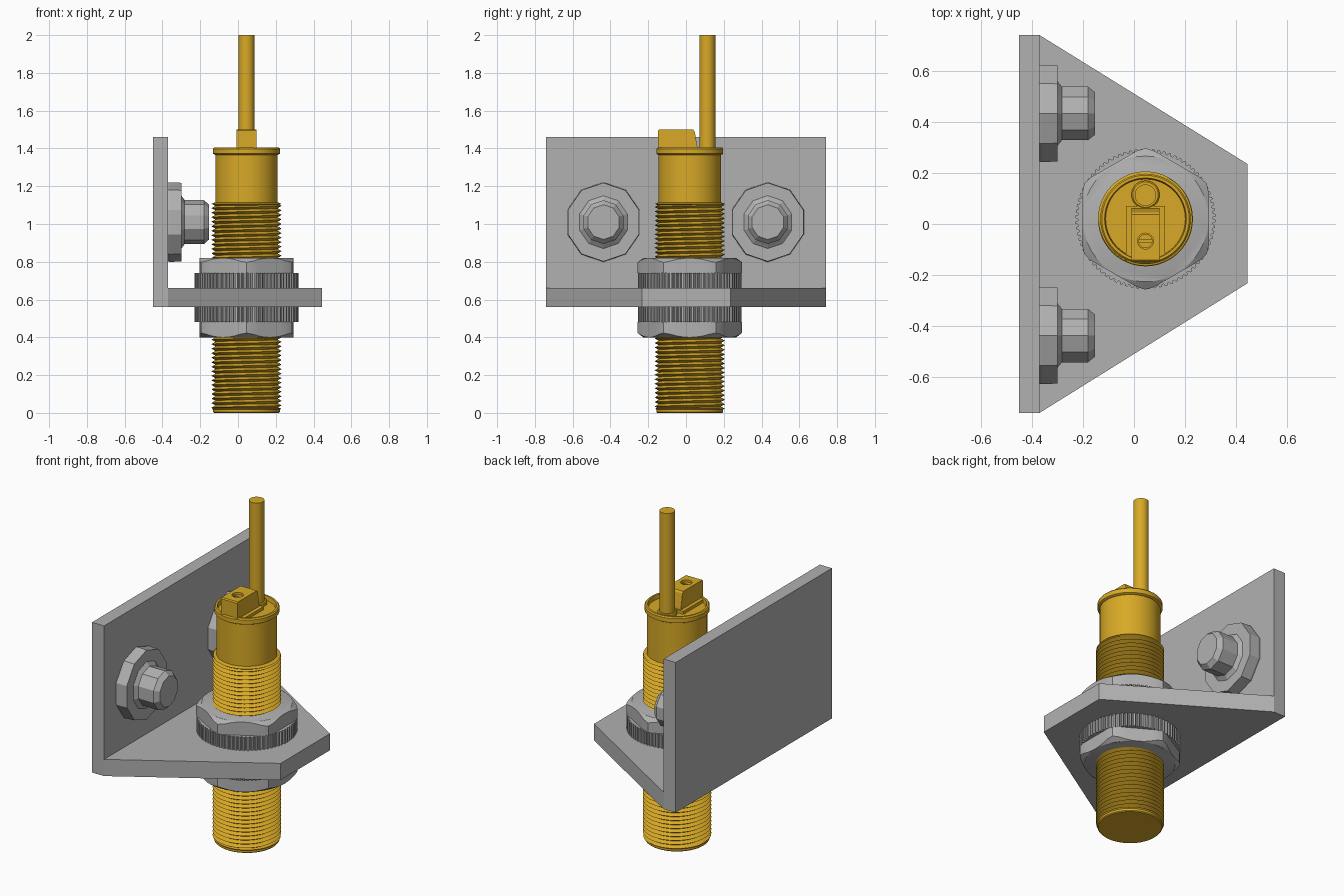
import bpy, bmesh
from math import cos, sin, pi, tau, radians
from mathutils import Matrix

if "Cube" in bpy.data.objects:
    bpy.data.objects.remove(bpy.data.objects["Cube"])

CX, CY = 0.045, 0.02          # sensor axis


def material(name, *rgb):
    m = bpy.data.materials.new(name)
    m.diffuse_color = (*rgb, 1)
    m.use_nodes = True
    m.node_tree.nodes["Principled BSDF"].inputs["Base Color"].default_value = m.diffuse_color
    return m


yellow = material("yellow", 0.69, 0.40, 0.02)
grey = material("grey", 0.44, 0.44, 0.44)


def finish(name, bm, mat, smooth=0):
    bmesh.ops.recalc_face_normals(bm, faces=bm.faces)
    me = bpy.data.meshes.new(name)
    bm.to_mesh(me)
    bm.free()
    me.materials.append(mat)
    if smooth:
        me.shade_smooth()
        me.set_sharp_from_angle(angle=radians(smooth))
    ob = bpy.data.objects.new(name, me)
    bpy.context.collection.objects.link(ob)
    return ob


def loft(name, rings, mat, smooth=0, matrix=None):
    """Skin equal-length rings of points and cap both ends."""
    bm = bmesh.new()
    rows = [[bm.verts.new(p) for p in r] for r in rings]
    n = len(rows[0])
    for a, b in zip(rows, rows[1:]):
        for i in range(n):
            j = (i + 1) % n
            bm.faces.new((a[i], a[j], b[j], b[i]))
    bm.faces.new(rows[0][::-1])
    bm.faces.new(rows[-1])
    if matrix:
        bm.transform(matrix)
    return finish(name, bm, mat, smooth)


def circle(r, z, n, x=0, y=0):
    return [(x + r * cos(tau * i / n), y + r * sin(tau * i / n), z) for i in range(n)]


def lathe(name, profile, x=CX, y=CY, n=48):
    return loft(name, [circle(r, z, n, x, y) for r, z in profile], yellow, 35)


def prism(name, outline, z0, z1, mat=grey):
    return loft(name, [[(x, y, z) for x, y in outline] for z in (z0, z1)], mat)


def rect(x0, x1, y0, y1):
    return [(x0, y0), (x1, y0), (x1, y1), (x0, y1)]


# Bracket
prism("bracket_wall", rect(-0.45, -0.37, -0.74, 0.74), 0.56, 1.46)
prism("bracket_shelf", [(-0.37, -0.74), (0.445, -0.232), (0.445, 0.235), (-0.37, 0.74)],
      0.56, 0.66)

# Sensor barrel
lathe("barrel", [(0.165, 0.01), (0.165, 1.375)])
lathe("sensing_face", [(0.172, 0), (0.177, 0.005), (0.177, 0.017), (0.184, 0.023),
                       (0.165, 0.03)])
lathe("thread_runout", [(0.165, 1.095), (0.184, 1.107), (0.165, 1.115)])

# Helical thread: a zigzag profile spun through one turn while rising one pitch,
# then trimmed square at both ends
pitch, turns, steps = 0.024, 48, 48
bm = bmesh.new()
zig = [bm.verts.new((CX + (0.186 if i % 2 else 0.1645), CY, -0.02 + i * pitch / 2))
       for i in range(turns * 2 + 1)]
edges = [bm.edges.new(p) for p in zip(zig, zig[1:])]
bmesh.ops.spin(bm, geom=zig + edges, cent=(CX, CY, 0), axis=(0, 0, 1),
               dvec=(0, 0, pitch / steps), angle=tau, steps=steps, use_duplicate=False)
bmesh.ops.remove_doubles(bm, verts=bm.verts, dist=0.0005)
for z, up in ((0.02, -1), (1.109, 1)):
    bmesh.ops.bisect_plane(bm, geom=bm.verts[:] + bm.edges[:] + bm.faces[:],
                           plane_co=(0, 0, z), plane_no=(0, 0, up), clear_outer=True)
finish("barrel_thread", bm, yellow, 30)

# End cap with recessed floor, cable and its collar
lathe("end_cap", [(0.165, 1.365), (0.177, 1.372), (0.177, 1.398), (0.171, 1.405),
                  (0.160, 1.405), (0.156, 1.38)])
lathe("cable_collar", [(0.055, 1.37), (0.055, 1.395), (0.05, 1.4)], y=0.115, n=32)
lathe("cable", [(0.042, 1.37), (0.042, 2.0)], y=0.113, n=32)

# Adjustment housing with a countersunk slotted screw
prism("housing_base", rect(CX - 0.076, CX + 0.076, -0.138, 0.07), 1.37, 1.398, yellow)
side = [(-0.148, 1.372), (0.064, 1.372), (0.060, 1.41), (0.046, 1.49), (0.038, 1.5),
        (-0.142, 1.5), (-0.148, 1.494)]
housing = loft("adjuster_housing", [[(CX + s * 0.054, y, z) for y, z in side]
                                    for s in (-1, 1)], yellow)
sy = -0.067
hole = lathe("screw_hole_cutter", [(0.031, 1.47), (0.031, 1.55)], y=sy, n=24)
screw = lathe("adjuster_screw", [(0.028, 1.45), (0.028, 1.488)], y=sy, n=24)
slot = prism("screw_slot_cutter", rect(CX - 0.04, CX + 0.04, sy - 0.005, sy + 0.005),
             1.477, 1.52, yellow)
for target, cutter in ((housing, hole), (screw, slot)):
    mod = target.modifiers.new("cut", 'BOOLEAN')
    mod.operation, mod.object, mod.solver = 'DIFFERENCE', cutter, 'EXACT'
    cutter.hide_render = True
    cutter.hide_set(True)


# Chamfered hexagon lock nut with knurled washer, one on each side of the shelf
def lock_nut(label, s):
    z = lambda h: 0.61 + s * h
    flat, corner, n = 0.248, 0.277, 48
    rings = [[], [], []]
    for i in range(n):
        a = tau * i / n
        d = flat / cos((a + pi / 6) % (pi / 3) - pi / 6)
        r = min(d, corner)
        for ring, (rr, h) in zip(rings, ((r, 0.13), (r, 0.21 - (r - flat) * 0.8),
                                         (flat - 0.002, 0.21))):
            ring.append((CX + rr * cos(a), CY + rr * sin(a), z(h)))
    loft(label + "_hex_nut", rings, grey, 25)
    teeth = 76
    outline = []
    for t in range(teeth):
        for f, r in ((0, 0.265), (0.3, 0.265), (0.45, 0.274), (0.85, 0.274)):
            a = tau * (t + f) / teeth
            outline.append((CX + r * cos(a), CY + r * sin(a)))
    prism(label + "_knurled_washer", outline, z(0.05), z(0.13))


lock_nut("upper", 1)
lock_nut("lower", -1)

# Low-poly flanged bolts pointing out of the wall along +x
bolt = [(0.209, 0), (0.211, 0.01), (0.208, 0.07), (0.140, 0.07),
        (0.116, 0.088), (0.116, 0.19), (0.092, 0.217)]
for label, y in (("front", -0.437), ("back", 0.433)):
    # local z -> world x, local x -> world z
    turn = Matrix(((0, 0, 1, -0.37), (0, -0.95, 0, y), (1, 0, 0, 1.01), (0, 0, 0, 1)))
    loft(label + "_bolt", [circle(r, h, 10) for r, h in bolt], grey, matrix=turn)
